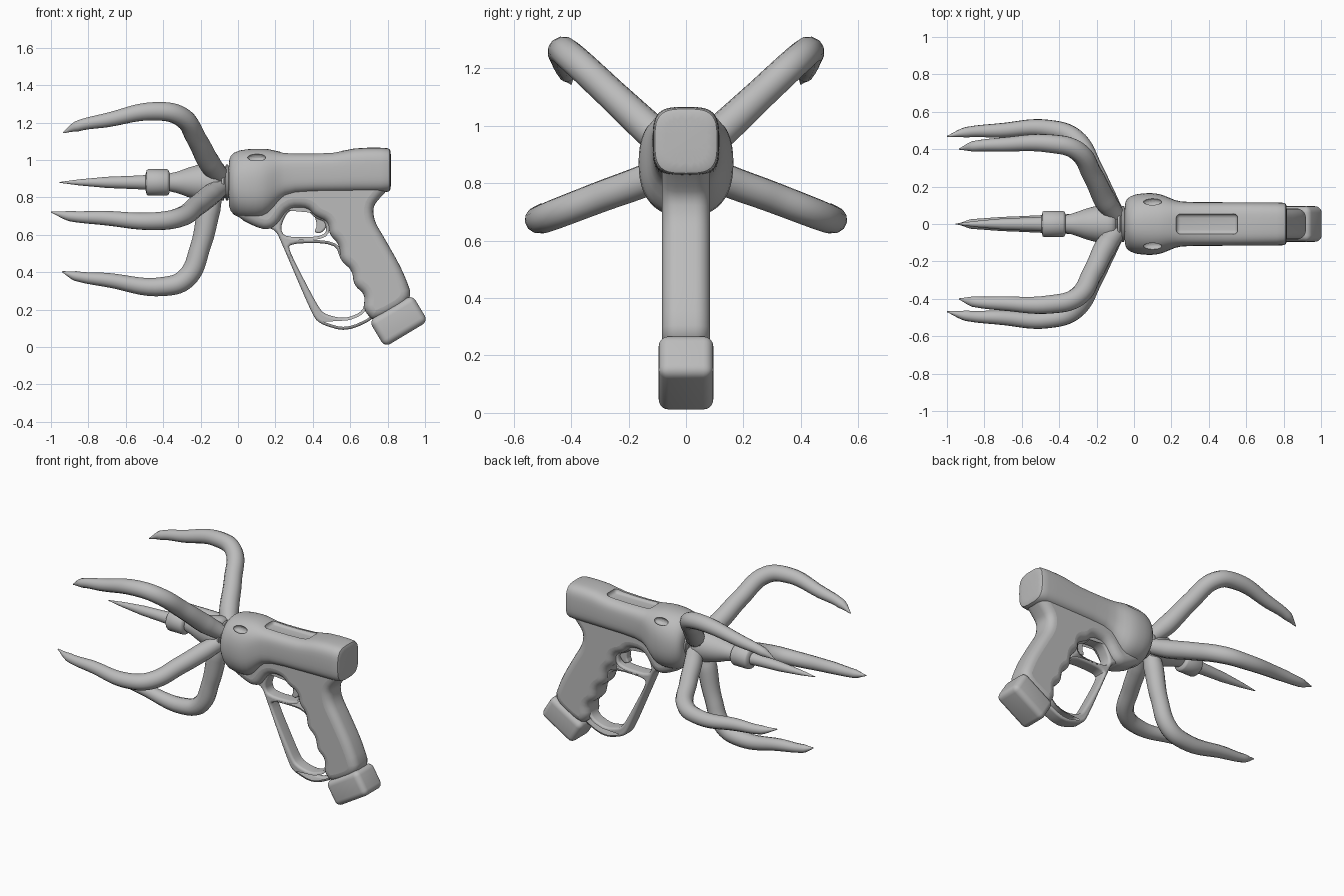
import bpy, bmesh, math
from mathutils import Vector

if "Cube" in bpy.data.objects:
    bpy.data.objects.remove(bpy.data.objects["Cube"])

grey = bpy.data.materials.new("plain grey")
grey.use_nodes = True
grey.diffuse_color = (0.5, 0.5, 0.5, 1)
grey.node_tree.nodes["Principled BSDF"].inputs["Base Color"].default_value = (0.5, 0.5, 0.5, 1)
AXIS = 0.88


def finish(obj, angle=50):
    """Turn the object into a plain mesh, colour and smooth it."""
    bpy.ops.object.select_all(action="DESELECT")
    bpy.context.view_layer.objects.active = obj
    obj.select_set(True)
    bpy.ops.object.convert(target="MESH")
    obj = bpy.context.object
    obj.data.materials.clear()
    obj.data.materials.append(grey)
    bpy.ops.object.shade_smooth_by_angle(angle=math.radians(angle))
    return obj


def add(name, data):
    obj = bpy.data.objects.new(name, data)
    bpy.context.collection.objects.link(obj)
    return obj


def loft(name, sections, sides=24, smooth=1):
    """Skin superellipse sections along x: (x, z, half width, half height, power)."""
    bm = bmesh.new()
    rings = []
    for x, z, w, h, p in sections:
        ring = []
        for i in range(sides):
            a = math.tau * (i + 0.5) / sides
            c, s = math.cos(a), math.sin(a)
            ring.append(bm.verts.new((x, math.copysign(abs(c) ** (2 / p), c) * w,
                                      z + math.copysign(abs(s) ** (2 / p), s) * h)))
        rings.append(ring)
    for a, b in zip(rings, rings[1:]):
        for i in range(sides):
            j = (i + 1) % sides
            bm.faces.new((a[i], a[j], b[j], b[i]))
    bm.faces.new(rings[0])
    bm.faces.new(rings[-1])
    bmesh.ops.recalc_face_normals(bm, faces=bm.faces)
    mesh = bpy.data.meshes.new(name)
    bm.to_mesh(mesh)
    bm.free()
    obj = add(name, mesh)
    if smooth:
        obj.modifiers.new("smooth", "SUBSURF").levels = smooth
    return finish(obj)


def turned(name, profile, smooth=0):
    return loft(name, [(x, AXIS, r, r, 2) for x, r in profile], 32, smooth)


def rounded(points, times=2):
    """Cut the corners of a closed outline."""
    for _ in range(times):
        pts = [Vector(p) for p in points]
        points = []
        for a, b in zip(pts, pts[1:] + pts[:1]):
            points += [a.lerp(b, 0.22), a.lerp(b, 0.78)]
    return points


def plate(name, outlines, half, bevel):
    """Upright plate in the xz plane with rounded edges and holes."""
    cu = bpy.data.curves.new(name, "CURVE")
    cu.dimensions = "2D"
    cu.fill_mode = "BOTH"
    cu.extrude, cu.bevel_depth, cu.offset = half - bevel, bevel, -bevel
    cu.bevel_resolution = 4
    for outline in outlines:
        pts = rounded(outline)
        sp = cu.splines.new("POLY")
        sp.points.add(len(pts) - 1)
        for p, v in zip(sp.points, pts):
            p.co = (v[0], v[1], 0, 1)
        sp.use_cyclic_u = True
    obj = add(name, cu)
    obj.rotation_euler.x = math.pi / 2
    return finish(obj)


def block(name, centre, size, bevel, tilt=0):
    bpy.ops.mesh.primitive_cube_add(size=1, location=centre, rotation=(0, tilt, 0))
    obj = bpy.context.object
    obj.name = name
    obj.scale = size
    bpy.ops.object.transform_apply(location=False, rotation=False, scale=True)
    mod = obj.modifiers.new("round", "BEVEL")
    mod.width, mod.segments = bevel, 5
    return finish(obj)


def carve(obj, cutter):
    mod = obj.modifiers.new("cut", "BOOLEAN")
    mod.operation, mod.object, mod.solver = "DIFFERENCE", cutter, "EXACT"
    cutter.hide_render = True
    finish(obj, 40)
    bpy.data.objects.remove(cutter)


def arm(name, path, side=1):
    """Tapering claw arm, path points are (x, y, z, radius)."""
    cu = bpy.data.curves.new(name, "CURVE")
    cu.dimensions = "3D"
    cu.bevel_depth, cu.bevel_resolution = 1, 4
    cu.resolution_u, cu.use_fill_caps = 8, True
    sp = cu.splines.new("BEZIER")
    sp.bezier_points.add(len(path) - 1)
    for p, (x, y, z, r) in zip(sp.bezier_points, path):
        p.co, p.radius = (x, y * side, z), r
        p.handle_left_type = p.handle_right_type = "AUTO"
    return finish(add(name, cu))


# Barrel housing and slide
body = loft("body", [
    (-.05, .875, .10, .11, 2), (-.045, .875, .135, .15, 2), (0, .87, .163, .187, 2.3),
    (.1, .87, .17, .192, 2.4), (.16, .875, .157, .187, 2.5), (.22, .91, .125, .135, 3),
    (.27, .93, .117, .106, 3.5), (.54, .93, .117, .106, 3.5), (.6, .946, .117, .121, 3.5),
    (.79, .946, .117, .121, 3.5), (.814, .946, .112, .115, 3.5), (.818, .946, .09, .095, 3)])
carve(body, block("top_groove", (.39, 0, 1.045), (.33, .11, .05), .024))
for s in (1, -1):
    bpy.ops.mesh.primitive_uv_sphere_add(segments=24, ring_count=12, location=(.1, s * .115, 1.01))
    dimple = bpy.context.object
    dimple.scale = (.05, .025, .025)
    carve(body, dimple)

# Grip with finger bumps, joined to the lower frame
plate("grip", [[
    (-.03, .86), (-.02, .70), (.13, .625), (.20, .64), (.27, .745), (.37, .745), (.41, .70),
    (.48, .67), (.49, .60), (.54, .55), (.55, .46), (.61, .41), (.62, .33), (.68, .28),
    (.67, .20), (.73, .13), (.94, .25), (.88, .41), (.79, .57), (.73, .67), (.72, .75),
    (.77, .81), (.82, .86), (.79, .92), (.4, .94)]], .083, .05)

# Trigger guard with two openings, and the trigger
plate("trigger_guard", [
    [(.12, .64), (.2, .63), (.24, .54), (.39, .19), (.43, .125), (.58, .08), (.75, .16),
     (.76, .3), (.64, .6), (.52, .74), (.2, .76)],
    [(.225, .64), (.27, .735), (.37, .735), (.41, .69), (.47, .67), (.47, .59), (.25, .585)],
    [(.27, .555), (.52, .555), (.55, .46), (.61, .41), (.62, .33), (.68, .28),
     (.67, .19), (.57, .15), (.46, .175), (.42, .23), (.28, .5)]], .045, .016)
plate("trigger", [[(.40, .73), (.425, .65), (.405, .615), (.44, .605), (.475, .64), (.5, .74)]],
      .025, .01)

# Butt at the foot of the grip
block("butt", (.858, 0, .139), (.27, .19, .165), .035, -math.radians(31))

# Ribbed neck, hub and centre spike
turned("neck", [(-.03, .085), (-.05, .085), (-.053, .097), (-.064, .097), (-.067, .085),
                (-.073, .085), (-.076, .097), (-.087, .097), (-.09, .08), (-.11, .08)])
turned("hub", [(-.09, .07), (-.1, .1), (-.14, .112), (-.21, .095), (-.27, .08),
               (-.33, .052), (-.39, .05)], 1)
turned("spike_collar", [(-.365, .05), (-.372, .066), (-.38, .071), (-.48, .071),
                        (-.488, .066), (-.495, .04)])
turned("spike", [(-.48, .04), (-.55, .036), (-.7, .03), (-.85, .016), (-.955, .002)])

# Five claw arms around the hub
upper = [(-.1, .05, .92, .05), (-.15, .12, .98, .06), (-.22, .26, 1.11, .055),
         (-.31, .395, 1.235, .053), (-.45, .43, 1.26, .05), (-.7, .425, 1.213, .039),
         (-.86, .415, 1.18, .029), (-.935, .40, 1.145, .003)]
lower = [(-.1, .05, .85, .05), (-.15, .14, .81, .057), (-.22, .29, .755, .055),
         (-.32, .46, .69, .053), (-.46, .51, .672, .048), (-.72, .50, .69, .039),
         (-.9, .49, .70, .028), (-1, .468, .722, .003)]
bottom = [(-.13, 0, .85, .05), (-.155, 0, .74, .062), (-.2, 0, .54, .054),
          (-.28, 0, .365, .055), (-.4, 0, .323, .051), (-.7, 0, .358, .038),
          (-.87, 0, .38, .026), (-.94, 0, .403, .003)]
for side, word in ((1, "left"), (-1, "right")):
    arm("upper_arm_" + word, upper, side)
    arm("lower_arm_" + word, lower, side)
arm("bottom_arm", bottom)
